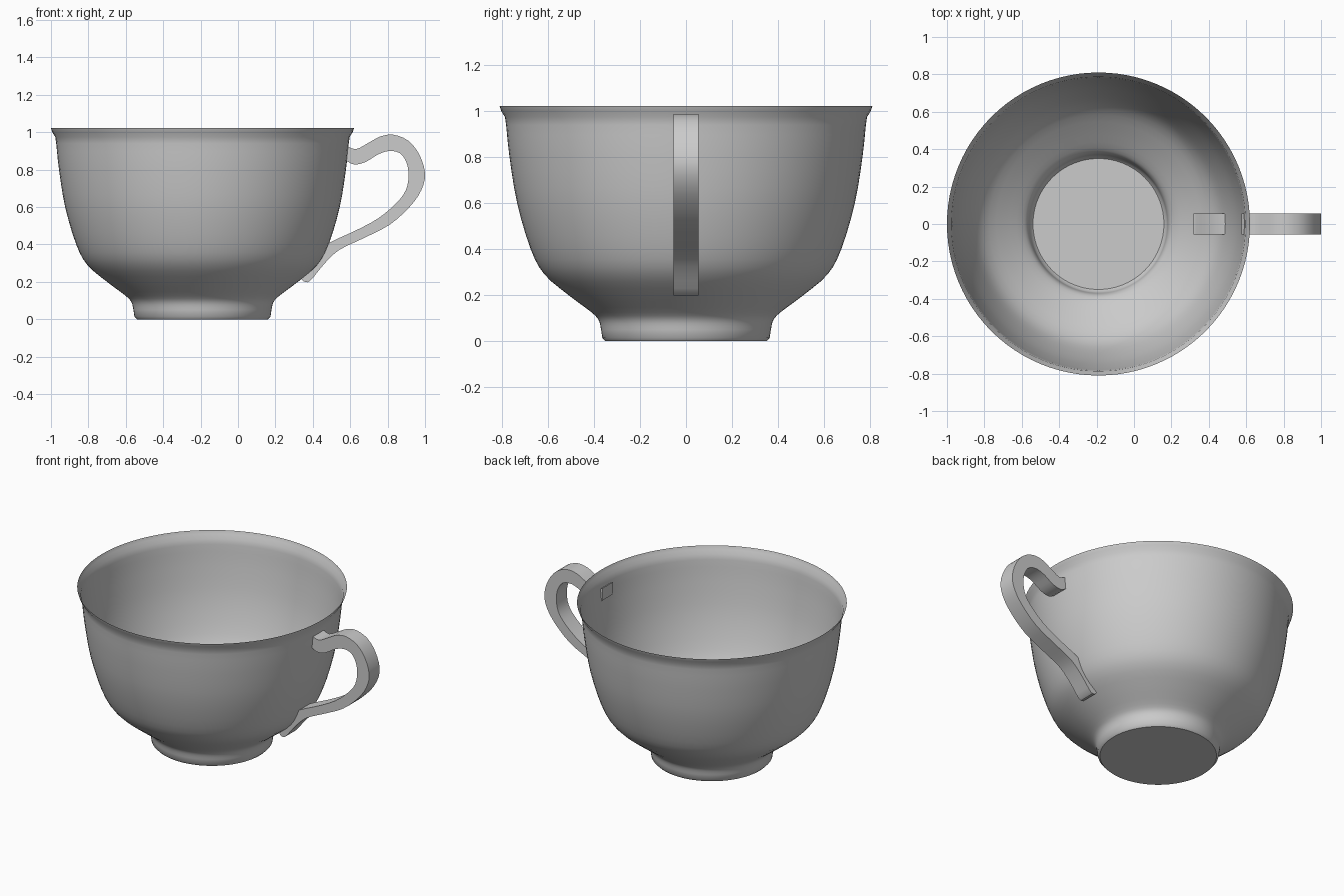
import bpy, bmesh, math
from mathutils import Vector

if "Cube" in bpy.data.objects:
    bpy.data.objects.remove(bpy.data.objects["Cube"])

CUP_X = -0.19
SEGMENTS = 96


def smooth_path(pts, steps):
    """Catmull-Rom curve through the points."""
    p = [Vector(q) for q in pts]
    p = [2 * p[0] - p[1]] + p + [2 * p[-1] - p[-2]]
    out = []
    for i in range(1, len(p) - 2):
        a, b, c, d = p[i - 1:i + 3]
        for k in range(steps):
            t = k / steps
            out.append(0.5 * (2 * b + (c - a) * t + (2 * a - 5 * b + 4 * c - d) * t ** 2
                              + (3 * b - a - 3 * c + d) * t ** 3))
    return out + [p[-2]]


def finish(bm, name, angle):
    mesh = bpy.data.meshes.new(name)
    bm.to_mesh(mesh)
    bm.free()
    obj = bpy.data.objects.new(name, mesh)
    bpy.context.collection.objects.link(obj)
    bpy.ops.object.select_all(action='DESELECT')
    obj.select_set(True)
    bpy.context.view_layer.objects.active = obj
    bpy.ops.object.shade_smooth_by_angle(angle=math.radians(angle))
    return obj


# Bowl: thin single wall with a foot and a flared rim, (radius, height)
foot = [(0.350, 0.0), (0.364, 0.015)]
wall = [(0.369, 0.05), (0.379, 0.09), (0.41, 0.125), (0.51, 0.20), (0.615, 0.29),
        (0.675, 0.40), (0.734, 0.60), (0.767, 0.80), (0.782, 0.94)]
rim = [(0.787, 0.975), (0.803, 1.0), (0.81, 1.022)]
profile = foot + [tuple(v) for v in smooth_path(wall, 3)] + rim

bm = bmesh.new()
rings = []
for r, z in profile:
    rings.append([bm.verts.new((CUP_X + r * math.cos(2 * math.pi * i / SEGMENTS),
                                r * math.sin(2 * math.pi * i / SEGMENTS), z))
                  for i in range(SEGMENTS)])
bm.faces.new(rings[0][::-1])
for lo, hi in zip(rings, rings[1:]):
    for i in range(SEGMENTS):
        j = (i + 1) % SEGMENTS
        bm.faces.new((lo[i], lo[j], hi[j], hi[i]))
finish(bm, "cup_bowl", 40)

# Handle: flat ribbon, outer and inner edge of the side outline (x, z)
outer = [(0.575, 0.93), (0.63, 0.91), (0.70, 0.945), (0.76, 0.977), (0.83, 0.987),
         (0.91, 0.955), (0.97, 0.88), (1.0, 0.78), (0.98, 0.69), (0.917, 0.60),
         (0.81, 0.505), (0.67, 0.433), (0.54, 0.37), (0.46, 0.295), (0.385, 0.205), (0.35, 0.203)]
inner = [(0.575, 0.85), (0.62, 0.828), (0.68, 0.84), (0.75, 0.882), (0.81, 0.90),
         (0.865, 0.888), (0.90, 0.84), (0.912, 0.77), (0.897, 0.69), (0.845, 0.62),
         (0.75, 0.54), (0.63, 0.475), (0.49, 0.41), (0.40, 0.345), (0.335, 0.265), (0.317, 0.25)]
HALF_WIDTH = 0.055

bm = bmesh.new()
sections = []
for o, n in zip(smooth_path(outer, 3), smooth_path(inner, 3)):
    sections.append([bm.verts.new((q.x, y, q.y)) for q, y in
                     ((o, -HALF_WIDTH), (o, HALF_WIDTH), (n, HALF_WIDTH), (n, -HALF_WIDTH))])
for a, b in zip(sections, sections[1:]):
    for i in range(4):
        j = (i + 1) % 4
        bm.faces.new((a[i], a[j], b[j], b[i]))
bm.faces.new(sections[0])
bm.faces.new(sections[-1][::-1])
bmesh.ops.recalc_face_normals(bm, faces=bm.faces)
finish(bm, "cup_handle", 35)
